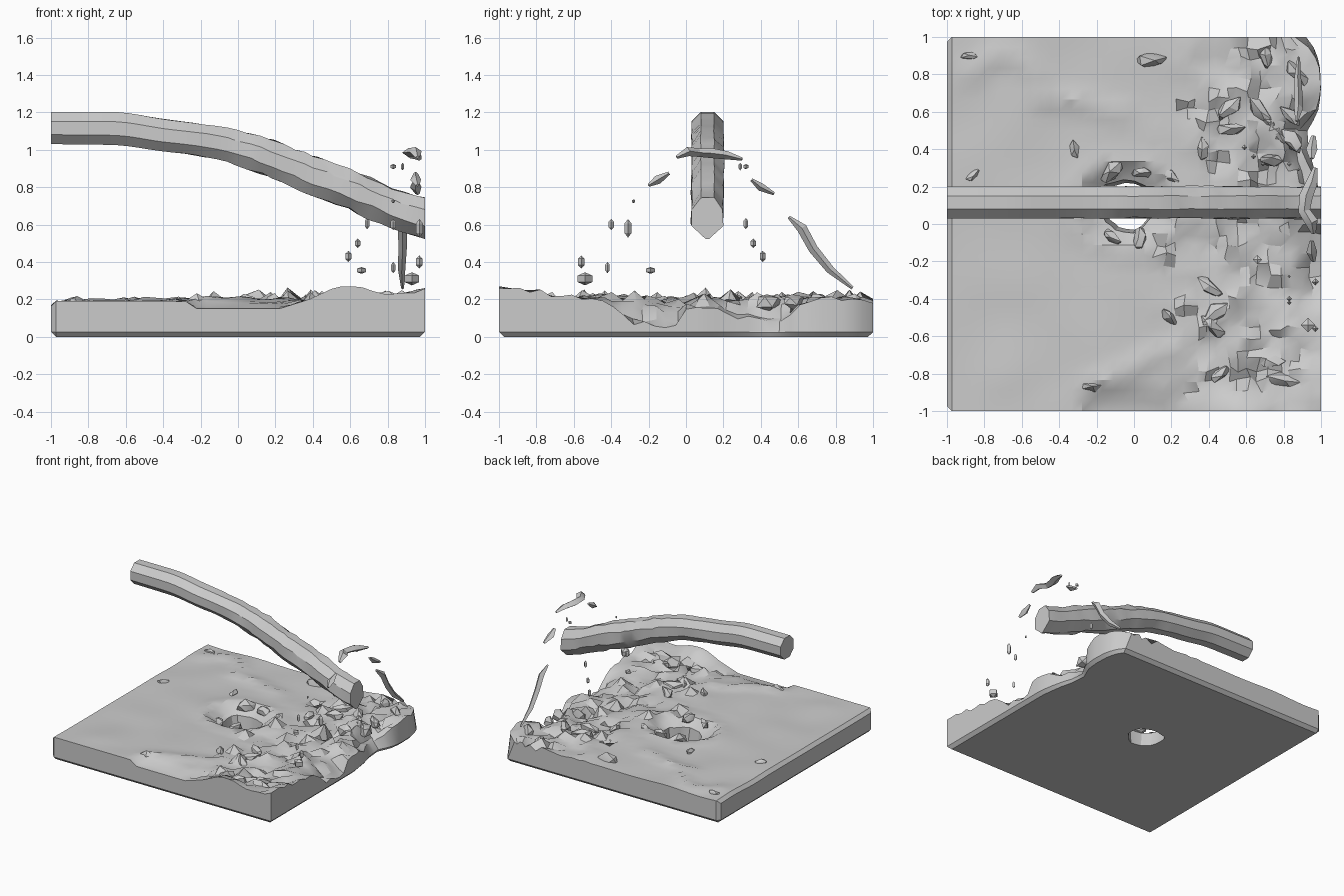
import bpy, bmesh, math, random
from mathutils import Vector, noise, Matrix

if "Cube" in bpy.data.objects:
    bpy.data.objects.remove(bpy.data.objects["Cube"])

random.seed(4)
HOLE = (-0.04, 0.10)


def lerp_table(t, table):
    for (a, *va), (b, *vb) in zip(table, table[1:]):
        if t <= b:
            k = max(0, (t - a) / (b - a))
            return [p + (q - p) * k for p, q in zip(va, vb)]
    return list(table[-1][1:])


def step(a, b, t):
    k = min(1, max(0, (t - a) / (b - a)))
    return k * k * (3 - 2 * k)


def finish(bm, name, angle=30):
    bmesh.ops.recalc_face_normals(bm, faces=bm.faces)
    me = bpy.data.meshes.new(name)
    bm.to_mesh(me)
    bm.free()
    ob = bpy.data.objects.new(name, me)
    bpy.context.collection.objects.link(ob)
    bpy.ops.object.select_all(action='DESELECT')
    ob.select_set(True)
    bpy.context.view_layer.objects.active = ob
    bpy.ops.object.shade_smooth_by_angle(angle=math.radians(angle))
    return ob


def ridge(x, y, pts, width):
    d = min(math.hypot(x - a, y - b) for a, b in pts)
    return math.exp(-(d / width) ** 2)


ARC = [(-0.7 + 0.2 * math.cos(a), 0.68 + 0.22 * math.sin(a)) for a in (0, 0.4, 0.8, 1.2, 1.6, 2.0, 2.5)]
ARC += [(-0.42, 0.67), (-0.34, 0.66), (-0.26, 0.65), (-0.18, 0.62), (-0.08, 0.6)]
LOW = [(-0.22 + 0.07 * i, -0.87 + 0.035 * i) for i in range(8)]
FRONT = [(-1, 0.19), (-0.28, 0.19), (-0.22, 0.15), (0.22, 0.15), (0.38, 0.2),
         (0.53, 0.27), (0.65, 0.27), (0.76, 0.23), (1, 0.23)]
# Height of the torn right rim along y
TORN = [(-1, 0.25), (-0.85, 0.25), (-0.6, 0.21), (-0.42, 0.18), (-0.3, 0.08), (-0.05, 0.05),
        (0, 0.15), (0.15, 0.16), (0.3, 0.1), (0.5, 0.09), (0.62, 0.17), (0.75, 0.21), (0.9, 0.2), (1, 0.17)]


# Water surface height: calm on the left, choppy on the right
def height(x, y):
    chop = step(0, 0.8, x)
    z = 0.188 + 0.012 * noise.noise(Vector((x * 3, y * 3, 0)))
    z += 0.025 * ridge(x, y, ARC, 0.05) + 0.028 * ridge(x, y, LOW, 0.05)
    z += chop * 0.05 * noise.noise(Vector((x * 5, y * 5, 2)))
    z += chop * random.uniform(-0.025, 0.03)
    if random.random() < 0.15 * chop:
        z += random.choice((-0.05, 0.05))
    f = step(-0.85, -0.98, y)
    z = z * (1 - f) + lerp_table(x, FRONT)[0] * f
    # crater around the hole
    d = math.hypot((x - HOLE[0]) / 1.2, y - HOLE[1])
    z -= 0.06 * step(0.23, 0.15, d)
    z += 0.015 * math.exp(-((d - 0.24) / 0.05) ** 2)
    e = step(0.84, 0.98, x)
    return z * (1 - e) + (lerp_table(y, TORN)[0] + 0.015 * random.uniform(-1, 1)) * e


# Right rim outline seen from above
RIM = [(-1, 1), (0.1, 1), (0.28, 0.95), (0.38, 0.9), (0.5, 0.88), (0.6, 0.97),
       (0.7, 1), (0.86, 0.99), (0.95, 0.93), (1, 0.86)]


def hole_dist(p):
    return math.hypot((p.x - HOLE[0]) / 0.15, (p.y - HOLE[1]) / 0.145)


# Water slab with a hole through it
bm = bmesh.new()
bmesh.ops.create_grid(bm, x_segments=36, y_segments=36, size=1)
gone = [f for f in bm.faces if hole_dist(f.calc_center_median()) < 1]
bmesh.ops.delete(bm, geom=gone, context='FACES')
lip = {v for v in bm.verts if v.is_boundary and hole_dist(v.co) < 2}
for v in lip:
    k = random.uniform(0.92, 1.1) / hole_dist(v.co)
    v.co.x = HOLE[0] + (v.co.x - HOLE[0]) * k
    v.co.y = HOLE[1] + (v.co.y - HOLE[1]) * k
top = list(bm.verts)
ext = bmesh.ops.extrude_face_region(bm, geom=list(bm.faces), use_keep_orig=True)
bottom = [g for g in ext['geom'] if isinstance(g, bmesh.types.BMVert)]
for v in bottom:
    # narrower at the underside
    if hole_dist(v.co) < 1.15:
        v.co.x = HOLE[0] + 0.01 + (v.co.x - HOLE[0]) * 0.88
        v.co.y = HOLE[1] + (v.co.y - HOLE[1]) * 0.88
    if v.co.x > 0.8:
        v.co.x = 0.8 + (v.co.x - 0.8) * (lerp_table(v.co.y, RIM)[0] * 0.5 + 0.5 - 0.8) / 0.2
for v in top:
    x, y = v.co.x, v.co.y
    v.co.z = height(x, y)
    if x > 0.75:
        v.co.x = 0.75 + (x - 0.75) * (lerp_table(y, RIM)[0] - 0.75) / 0.25
    if x > 0.1 and max(abs(x), abs(y)) < 0.97 and v not in lip:
        v.co.x += random.uniform(-0.016, 0.016)
        v.co.y += random.uniform(-0.016, 0.016)
# chamfered outer edges
bmesh.ops.recalc_face_normals(bm, faces=bm.faces)
bm.normal_update()
low = {v for v in bm.verts if abs(v.co.z) < 1e-5}
rim = []
for e in bm.edges:
    a, b = e.verts
    if hole_dist(a.co) < 2 or len(e.link_faces) != 2 or e.calc_face_angle(0) < 0.9:
        continue
    n = sum(v in low for v in e.verts)
    if n == 2 or (n == 1 and max(a.co.x, b.co.x) < 0):
        rim.append(e)
    elif n == 0 and max(a.co.x, b.co.x) < -0.99:
        rim.append(e)
bmesh.ops.bevel(bm, geom=rim, offset=0.026, segments=1, affect='EDGES')
finish(bm, "water_slab", 30)

# Low crests standing up around the hole and on the choppy side
bm = bmesh.new()
spots = [(-0.12, 0.28, 0.06), (0.04, 0.27, 0.05), (0.2, 0.25, 0.05), (-0.32, 0.4, 0.04),
         (-0.12, -0.07, 0.05), (0.03, -0.08, 0.05), (-0.86, 0.26, 0.04), (-0.88, 0.9, 0.04),
         (0.1, 0.88, 0.07), (0.19, -0.5, 0.05), (-0.23, -0.87, 0.05), (0.37, 0.4, 0.05)]
for i in range(16):
    spots.append((random.uniform(0.3, 0.88), random.choice((random.uniform(0.25, 0.93), random.uniform(-0.85, -0.1))),
                  random.uniform(0.05, 0.08)))
for x, y, r in spots:
    m = Matrix.Translation((x, y, 0.185)) @ Matrix.Rotation(random.choice((0, 0.8, 1.57, 2.36)), 4, 'Z') \
        @ Matrix.Diagonal((r * 1.3, r * 0.6, r * 0.8, 1))
    for v in bmesh.ops.create_icosphere(bm, subdivisions=1, radius=1, matrix=m)['verts']:
        v.co += Vector([random.uniform(-0.2, 0.2) * r for _ in range(3)])
finish(bm, "water_crests", 25)

# Falling jet: x, top z, bottom z
JET = [(-1, 1.203, 1.03), (-0.6, 1.203, 1.025), (-0.45, 1.17, 0.995), (-0.2, 1.14, 0.97), (0, 1.11, 0.925),
       (0.2, 1.04, 0.84), (0.4, 0.97, 0.755), (0.6, 0.9, 0.68), (0.8, 0.8, 0.605), (1, 0.735, 0.52)]
bm = bmesh.new()
rings = []
N, S = 8, 34
for i in range(S + 1):
    x = -1 + 2 * i / S
    samples = [lerp_table(x + d, JET) for d in (-0.08, -0.04, 0, 0.04, 0.08)]
    hi, lo = (sum(s[n] for s in samples) / 5 for n in (0, 1))
    k = step(-0.6, 0.2, x)
    sharp = step(0.3, 1, x)
    ring = []
    for j in range(N):
        a = 2 * math.pi * (j + 0.5) / N
        c, s = math.cos(a), math.sin(a)
        if j in (5, 6):
            c *= 1 - 0.75 * sharp
            s -= 0.08 * sharp
        g = 1 + k * (0.1 * noise.noise(Vector((x * 6, c * 1.5, s * 1.5))) + random.uniform(-0.05, 0.05))
        dx = random.uniform(-0.015, 0.015) * k if 0 < i < S else 0
        ring.append(bm.verts.new((x + dx, 0.115 + 0.092 * c * g, (hi + lo) / 2 + (hi - lo) / 2 * s * g * 1.08)))
    rings.append(ring)
for a, b in zip(rings, rings[1:]):
    for j in range(N):
        bm.faces.new((a[j], a[(j + 1) % N], b[(j + 1) % N], b[j]))
bm.faces.new(rings[0])
bm.faces.new(rings[-1])
finish(bm, "water_jet", 28)


# Splash strands
def strand(name, pts, wide, thick):
    bm = bmesh.new()
    prev = None
    for i, p in enumerate(pts):
        p = Vector(p)
        t = (Vector(pts[min(i + 1, len(pts) - 1)]) - Vector(pts[max(i - 1, 0)])).normalized()
        u = (Vector((1, 0, 0)) - t * t.x).normalized()
        w = t.cross(u)
        k = 0.35 if i in (0, len(pts) - 1) else random.uniform(0.8, 1.1)
        ring = [bm.verts.new(p + d * k) for d in (u * wide, w * thick, -u * wide, -w * thick)]
        if prev:
            for j in range(4):
                bm.faces.new((prev[j], prev[(j + 1) % 4], ring[(j + 1) % 4], ring[j]))
        else:
            bm.faces.new(ring)
        prev = ring
    bm.faces.new(prev)
    finish(bm, name, 25)


strand("splash_strand", [(0.87, 0.55, 0.64), (0.88, 0.62, 0.58), (0.88, 0.68, 0.47),
                         (0.875, 0.77, 0.36), (0.88, 0.89, 0.26)], 0.022, 0.025)
strand("splash_crown", [(0.96, -0.05, 0.96), (0.95, 0.01, 0.99), (0.91, 0.07, 0.985), (0.92, 0.15, 0.98),
                        (0.95, 0.22, 0.97), (0.97, 0.3, 0.95)], 0.035, 0.025)
strand("splash_arm_left", [(0.96, -0.2, 0.81), (0.95, -0.15, 0.84), (0.95, -0.09, 0.875)], 0.03, 0.025)
strand("splash_arm_right", [(0.95, 0.35, 0.84), (0.95, 0.4, 0.8), (0.96, 0.47, 0.765)], 0.035, 0.025)

# Splash drops: x, y, z, half width, half height
DROPS = [(0.66, -0.19, 0.355, 0.028, 0.018), (0.83, -0.28, 0.725, 0.01, 0.01), (0.97, -0.31, 0.58, 0.022, 0.05),
         (0.83, 0.32, 0.91, 0.016, 0.014), (0.88, 0.29, 0.91, 0.01, 0.02), (0.59, 0.41, 0.43, 0.018, 0.03),
         (0.69, 0.32, 0.605, 0.014, 0.03), (0.64, 0.36, 0.5, 0.016, 0.025), (0.83, -0.4, 0.6, 0.016, 0.03),
         (0.97, -0.56, 0.4, 0.02, 0.035), (0.93, -0.54, 0.31, 0.045, 0.035), (0.83, -0.42, 0.37, 0.014, 0.03)]
bm = bmesh.new()
for x, y, z, r, h in DROPS:
    m = Matrix.Translation((x, y, z)) @ Matrix.Diagonal((r, r, h, 1))
    bmesh.ops.create_uvsphere(bm, u_segments=4, v_segments=3, radius=1, matrix=m)
finish(bm, "splash_drops", 25)
